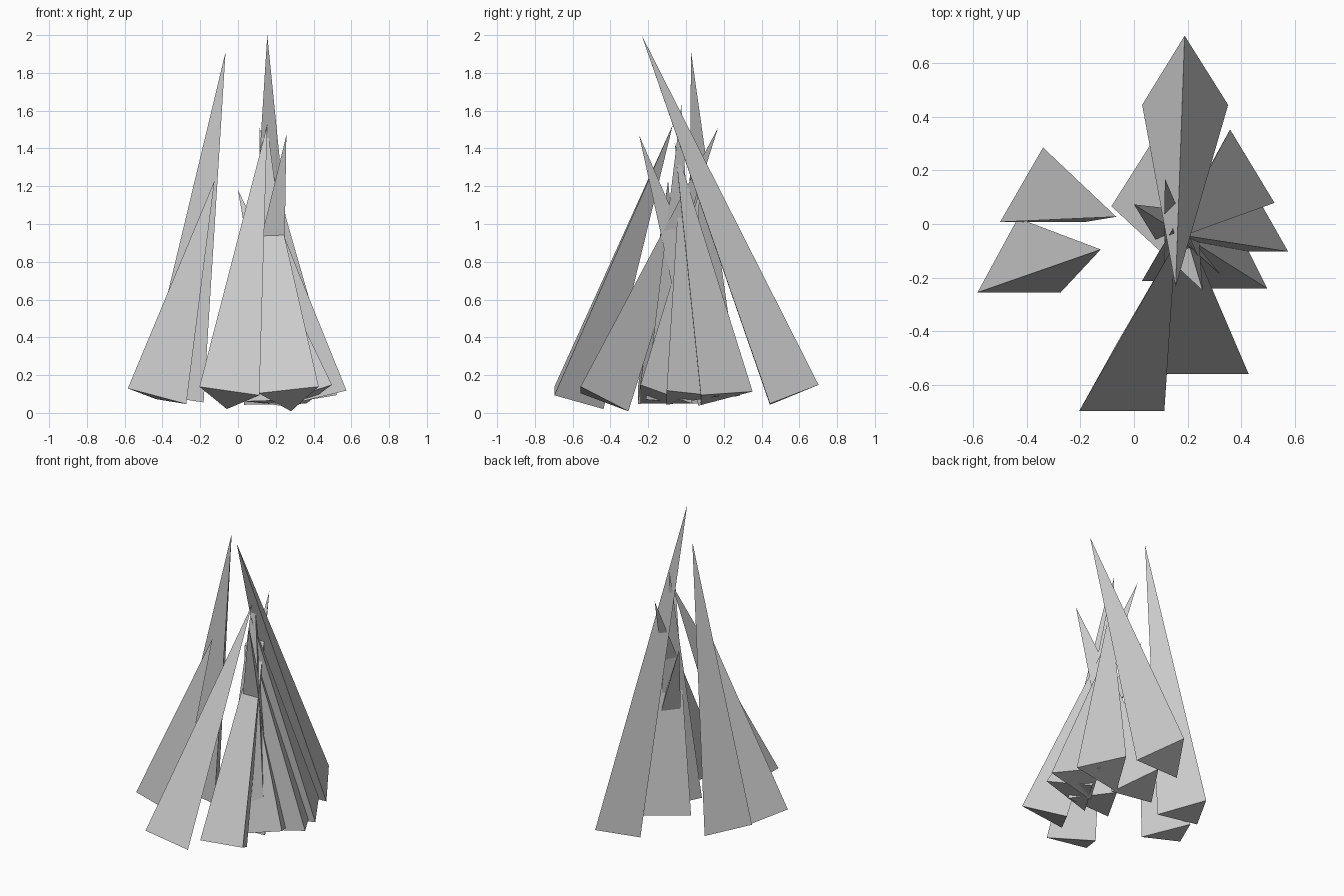
import bpy
import math
from mathutils import Vector

cube = bpy.data.objects.get("Cube")
if cube:
    bpy.data.objects.remove(cube, do_unlink=True)

GREY = (0.6, 0.6, 0.6, 1.0)
mat = bpy.data.materials.new("plain grey")
mat.use_nodes = True
mat.diffuse_color = GREY
mat.node_tree.nodes["Principled BSDF"].inputs["Base Color"].default_value = GREY

RADIUS = 0.185


def spike(name, base, tip):
    """Three-sided spike whose base is square to its axis, one corner to the back."""
    base, tip = Vector(base), Vector(tip)
    axis = (tip - base).normalized()
    back = Vector((0, 1, 0))
    u = (back - axis * back.dot(axis)).normalized()
    v = axis.cross(u)
    corners = []
    for i in range(3):
        a = math.radians(120 * i)
        corners.append(base + RADIUS * (math.cos(a) * u + math.sin(a) * v))
    mesh = bpy.data.meshes.new(name)
    mesh.from_pydata(corners + [tip], [], [(2, 1, 0), (0, 1, 3), (1, 2, 3), (2, 0, 3)])
    mesh.materials.append(mat)
    obj = bpy.data.objects.new(name, mesh)
    bpy.context.collection.objects.link(obj)


# Leaning spikes: base centre, tip
spikes = {
    "back_spike": ((0.19, 0.53, 0.08), (0.155, -0.235, 2.0)),
    "back_right_spike": ((-0.34, 0.10, 0.083), (-0.066, 0.027, 1.91)),
    "right_spike": ((-0.43, -0.163, 0.083), (-0.124, -0.095, 1.23)),
    "front_right_spike": ((-0.05, -0.61, 0.084), (0.155, -0.07, 1.525)),
    "front_left_spike": ((0.272, -0.474, 0.084), (0.115, 0.17, 1.51)),
    "left_front_spike": ((0.35, -0.15, 0.083), (0.0, 0.073, 1.18)),
    "left_spike": ((0.418, -0.01, 0.083), (0.165, -0.04, 1.13)),
    "left_back_spike": ((0.363, 0.17, 0.083), (0.14, -0.06, 1.43)),
    "inner_back_spike": ((0.078, 0.155, 0.083), (0.256, -0.248, 1.47)),
    "centre_spike": ((0.19, -0.12, 0.06), (0.14, -0.025, 1.63)),
}
for name, (base, tip) in spikes.items():
    spike(name, base, tip)
